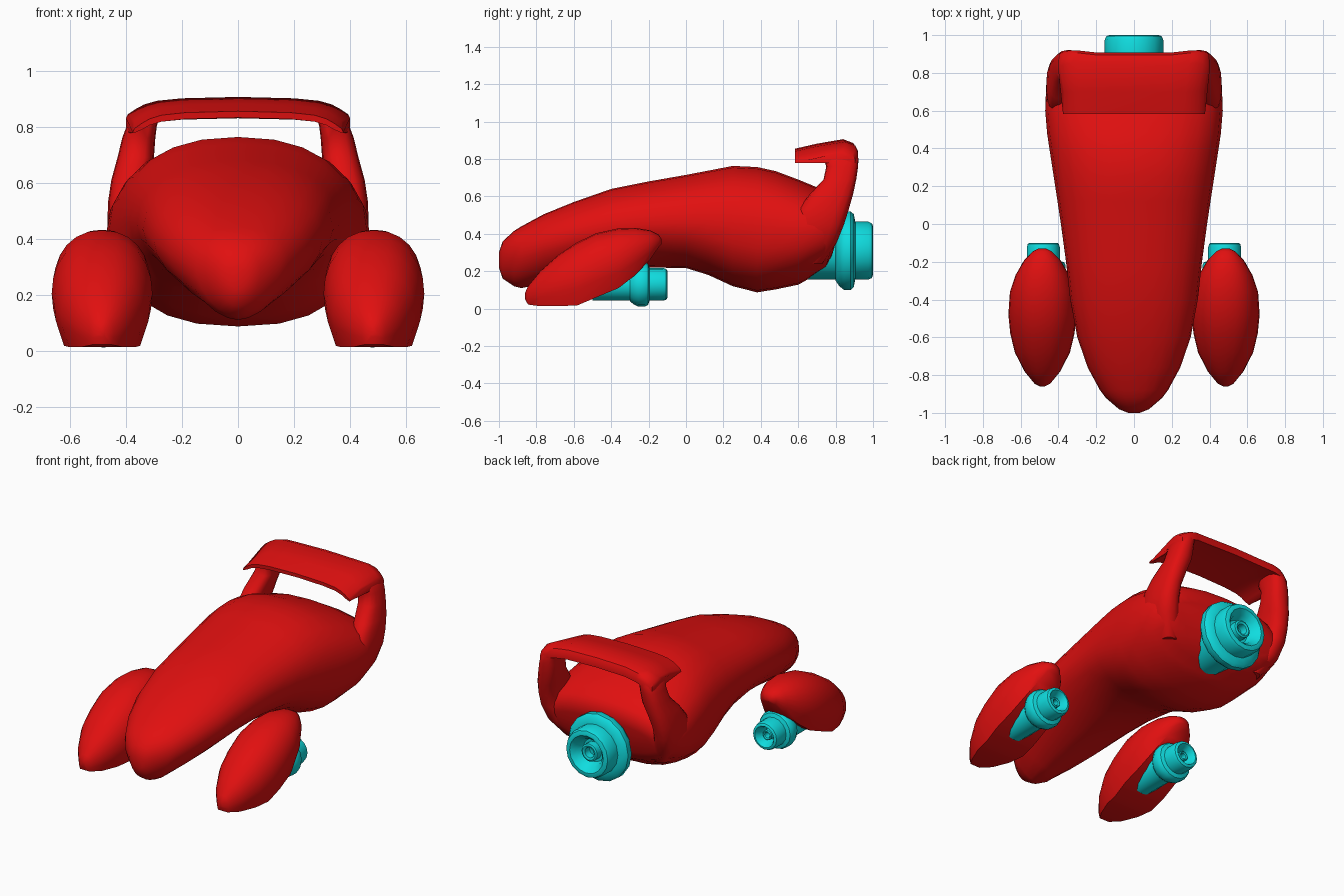
import bpy, bmesh, math

if "Cube" in bpy.data.objects:
    bpy.data.objects.remove(bpy.data.objects["Cube"])


def material(name, color):
    m = bpy.data.materials.new(name)
    m.diffuse_color = color
    m.use_nodes = True
    m.node_tree.nodes["Principled BSDF"].inputs["Base Color"].default_value = m.diffuse_color
    return m


RED = material("red_paint", (0.75, 0.005, 0.005, 1))
CYAN = material("cyan_metal", (0.005, 0.72, 0.74, 1))


def loft(name, rings, mat, mirror=False, caps=True, angle=40):
    """Skin a list of equal-sized point rings."""
    bm = bmesh.new()
    vs = [[bm.verts.new(p) for p in r] for r in rings]
    n = len(vs[0])
    for a, b in zip(vs, vs[1:]):
        for i in range(n):
            j = (i + 1) % n
            bm.faces.new((a[i], a[j], b[j], b[i]))
    if caps:
        bm.faces.new(vs[0])
        bm.faces.new(vs[-1])
    bmesh.ops.remove_doubles(bm, verts=bm.verts, dist=1e-5)
    bmesh.ops.recalc_face_normals(bm, faces=bm.faces)
    me = bpy.data.meshes.new(name)
    bm.to_mesh(me)
    bm.free()
    ob = bpy.data.objects.new(name, me)
    bpy.context.collection.objects.link(ob)
    me.materials.append(mat)
    bpy.ops.object.select_all(action='DESELECT')
    ob.select_set(True)
    bpy.context.view_layer.objects.active = ob
    bpy.ops.object.shade_smooth_by_angle(angle=math.radians(angle))
    if mirror:
        ob.modifiers.new("mirror", 'MIRROR')
    return ob


def power(v, p):
    return math.copysign(abs(v) ** p, v)


def hull_ring(y, top, bottom, side, w, p, n=24):
    """Rounded section: p shapes the lower half (large p gives a keel)."""
    ring = []
    lean = .3 * min(1, max(0, (y - .6) / .14))  # the tail leans backwards
    for i in range(n):
        a = 2 * math.pi * i / n
        c, s = math.cos(a), math.sin(a)
        q, h = (0.88, top - side) if s >= 0 else (p, side - bottom)
        z = side + h * power(s, q)
        ring.append((w * power(c, q), y + lean * (z - .35), z))
    return ring


# Main hull: y, top, bottom, height of widest line, half width, lower power
hull = [
    (-1.0, .30, .22, .26, .03, 1.0), (-.98, .36, .16, .28, .08, 1.1),
    (-.92, .415, .12, .30, .15, 1.15), (-.88, .44, .11, .31, .18, 1.15),
    (-.76, .505, .135, .35, .245, 1.15), (-.6, .57, .165, .39, .30, 1.15),
    (-.4, .64, .20, .43, .338, 1.15), (-.2, .68, .22, .45, .36, 1.1),
    (0, .715, .217, .46, .387, 1.0), (.12, .738, .18, .46, .405, .95),
    (.25, .763, .12, .45, .425, .88), (.38, .757, .087, .44, .445, .82),
    (.48, .735, .103, .43, .46, .82), (.6, .69, .128, .42, .47, .85),
    (.67, .643, .15, .42, .467, .87), (.74, .585, .185, .41, .45, .87),
    (.785, .53, .22, .40, .42, .87), (.80, .47, .28, .39, .36, .87)]
loft("hull", [hull_ring(*h) for h in hull], RED)


# Side pods: domed above, flat sharp-edged underside
def pod_ring(y, top, bottom, w):
    h = top - bottom
    ring = [(.485 + .8 * w, y, bottom)]
    for i in range(-1, 14):
        a = math.pi * i / 12
        ring.append((.485 + w * power(math.cos(a), .9), y,
                     bottom + h * (.42 + .58 * power(math.sin(a), .95))))
    ring.append((.485 - .8 * w, y, bottom))
    return ring


pod = [(-.86, .085, .05, .012), (-.845, .12, .022, .042), (-.78, .20, .013, .095),
       (-.68, .29, .013, .146), (-.58, .355, .018, .17), (-.48, .403, .06, .18),
       (-.36, .43, .11, .172), (-.27, .432, .18, .142), (-.19, .418, .265, .095),
       (-.145, .395, .33, .05), (-.13, .37, .345, .02)]
loft("side_pod", [pod_ring(*p) for p in pod], RED, mirror=True)


# Wing posts: z, front y, back y, inner x, outer x
def post_ring(z, y0, y1, x0, x1, n=16):
    return [((x0 + x1) / 2 + (x1 - x0) / 2 * power(math.cos(a), .75),
             (y0 + y1) / 2 + (y1 - y0) / 2 * power(math.sin(a), .75), z)
            for a in (2 * math.pi * i / n for i in range(n))]


post = [(.24, .58, .73, .26, .36), (.35, .58, .805, .30, .443),
        (.45, .58, .845, .33, .466), (.53, .60, .87, .335, .464),
        (.61, .66, .893, .32, .452), (.69, .735, .91, .30, .43),
        (.76, .75, .92, .295, .413), (.80, .735, .922, .29, .398),
        (.84, .76, .915, .28, .37)]
loft("wing_post", [post_ring(*p) for p in post], RED, mirror=True)

# Rear wing: one section swept sideways, drooping at the ends
section = [(.585, .832), (.583, .855), (.70, .882), (.84, .906), (.895, .885),
           (.908, .86), (.908, .83), (.86, .835), (.72, .838)]
half = [(0, 0, 0), (.2, .005, 0), (.29, .014, .01), (.335, .027, .012),
        (.365, .043, .006), (.393, .062, -.004), (.400, .075, -.03)]
stations = [(-x, d, s) for x, d, s in half[:0:-1]] + half
loft("rear_wing", [[(x * (1 if y > .8 else .94), y + (s if y > .8 else 0),
                     max(z - d, .778)) for y, z in section]
                   for x, d, s in stations], RED)


# Engines: turned profile of (distance ahead of the exhaust, radius)
turned = [(.2, .16), (.18, .19), (.155, .21), (.12, .21), (.103, .195),
          (.095, .155), (.025, .155), (.006, .146), (0, .13), (0, .118), (.03, .09),
          (.075, .072), (.075, .055), (.03, .055), (.025, .045), (.03, .032),
          (.075, .03), (.075, .001)]


def engine(name, x, end, z, scale, length, mirror=False):
    prof = [(length, .001), (length, .155), (.2, .155)] + turned
    rings = [[(x + r * scale * math.cos(a), end - d, z + r * scale * math.sin(a))
              for a in (2 * math.pi * i / 16 for i in range(16))] for d, r in prof]
    loft(name, rings, CYAN, mirror)


engine("main_engine", 0, 1.0, .31, 1.0, .35)
engine("pod_engine", .48, -.1, .13, .565, .4, mirror=True)
